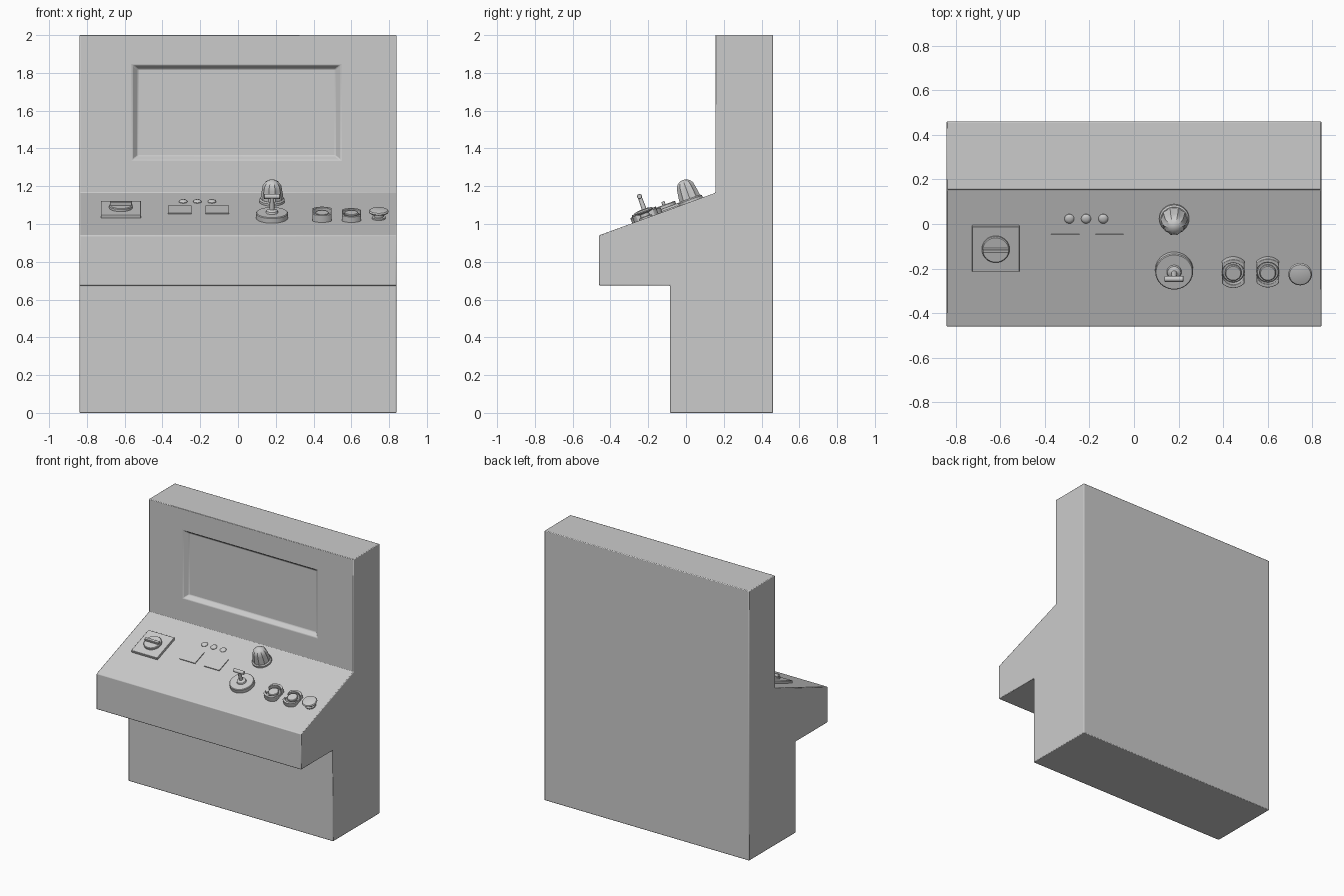
import bpy, bmesh, math
from mathutils import Matrix

if "Cube" in bpy.data.objects:
    bpy.data.objects.remove(bpy.data.objects["Cube"])

SLOPE = math.atan2(0.225, 0.615)


def panel(x, y):
    """Matrix placing local z along the normal of the sloping control panel."""
    z = 0.94 + (y + 0.46) * math.tan(SLOPE)
    return Matrix.Translation((x, y, z)) @ Matrix.Rotation(SLOPE, 4, 'X')


def finish(name, bm, matrix=None, bevel=0.0):
    bmesh.ops.recalc_face_normals(bm, faces=bm.faces[:])
    me = bpy.data.meshes.new(name)
    bm.to_mesh(me)
    bm.free()
    ob = bpy.data.objects.new(name, me)
    bpy.context.collection.objects.link(ob)
    if matrix:
        ob.matrix_world = matrix
    if bevel:
        m = ob.modifiers.new("edges", 'BEVEL')
        m.width, m.segments, m.limit_method = bevel, 2, 'ANGLE'
    bpy.ops.object.select_all(action='DESELECT')
    ob.select_set(True)
    bpy.context.view_layer.objects.active = ob
    bpy.ops.object.shade_smooth_by_angle(angle=math.radians(35))
    return ob


def add_prism(bm, outline, z0, z1):
    f = bm.faces.new([bm.verts.new((x, y, z0)) for x, y in outline])
    r = bmesh.ops.extrude_face_region(bm, geom=[f])
    for v in r['geom']:
        if isinstance(v, bmesh.types.BMVert):
            v.co.z = z1


def block(name, x, y, w, d, z0, z1, bevel=0.0):
    bm = bmesh.new()
    a, b = w / 2, d / 2
    add_prism(bm, [(-a, -b), (a, -b), (a, b), (-a, b)], z0, z1)
    return finish(name, bm, panel(x, y), bevel)


def lathe(name, profile, x, y, seg=32, ripple=0.0):
    """Turned part from (radius, height) pairs; ripple pulls in every other rib."""
    bm = bmesh.new()
    rings = []
    for r, h in profile:
        ring = []
        for i in range(seg):
            a = 2 * math.pi * i / seg
            k = r * (1 - ripple * (i % 2))
            ring.append(bm.verts.new((k * math.cos(a), k * math.sin(a), h)))
        rings.append(ring)
    for p, q in zip(rings, rings[1:]):
        for i in range(seg):
            j = (i + 1) % seg
            bm.faces.new((p[i], p[j], q[j], q[i]))
    bm.faces.new(rings[0])
    bm.faces.new(rings[-1])
    return finish(name, bm, panel(x, y))


# Cabinet: side profile swept across the width
bm = bmesh.new()
side = [(-0.46, 0.94), (-0.46, 0.675), (-0.085, 0.675), (-0.085, 0),
        (0.46, 0), (0.46, 2.0), (0.155, 2.0), (0.155, 1.165)]
face = bm.faces.new([bm.verts.new((-0.84, y, z)) for y, z in side])
ext = bmesh.ops.extrude_face_region(bm, geom=[face])
bmesh.ops.translate(bm, vec=(1.68, 0, 0),
                    verts=[v for v in ext['geom'] if isinstance(v, bmesh.types.BMVert)])
cabinet = finish("cabinet", bm)

# Tapered screen recess cut into the upright
bm = bmesh.new()
rects = []
for y, g in ((0.14, 0.024), (0.185, -0.02)):
    rects.append([bm.verts.new((x, y, z)) for x, z in (
        (-0.55 - g, 1.345 - g * 0.8), (0.535 + g, 1.345 - g * 0.8),
        (0.535 + g, 1.835 + g * 0.8), (-0.55 - g, 1.835 + g * 0.8))])
for i in range(4):
    j = (i + 1) % 4
    bm.faces.new((rects[0][i], rects[0][j], rects[1][j], rects[1][i]))
bm.faces.new(rects[0])
bm.faces.new(rects[1])
cutter = finish("screen_cutter", bm)
cutter.hide_render = True
cutter.hide_viewport = True
cut = cabinet.modifiers.new("screen recess", 'BOOLEAN')
cut.operation, cut.object, cut.solver = 'DIFFERENCE', cutter, 'EXACT'
bev = cabinet.modifiers.new("edges", 'BEVEL')
bev.width, bev.segments, bev.limit_method = 0.005, 2, 'ANGLE'

# Rotary switch on its square plate
block("switch_plate", -0.62, -0.107, 0.213, 0.217, -0.01, 0.018, 0.003)
lathe("switch_dial", [(0.062, 0.015), (0.062, 0.030), (0.058, 0.034)], -0.62, -0.105)
block("switch_grip", -0.62, -0.105, 0.116, 0.018, 0.03, 0.052, 0.003)

# Two flat displays and three indicator lamps
for i, x in enumerate((-0.308, -0.11)):
    block(f"display_{i + 1}", x, -0.098, 0.126, 0.114, -0.01, 0.006)
for i, x in enumerate((-0.29, -0.215, -0.138)):
    lathe(f"indicator_lamp_{i + 1}",
          [(0.022, -0.005), (0.022, 0.003), (0.017, 0.009), (0.008, 0.012)], x, 0.024, 20)

# Ribbed warning beacon
lathe("beacon_base", [(0.067, -0.01), (0.067, 0.012), (0.06, 0.018)], 0.18, 0.026)
dome = [(0.061, 0.015), (0.057, 0.045), (0.052, 0.075)]
dome += [(0.052 * math.cos(a), 0.075 + 0.048 * math.sin(a))
         for a in (math.radians(d) for d in (20, 40, 60, 80))]
lathe("beacon_dome", dome, 0.18, 0.026, 20, 0.10)

# Lever with round base and T grip
JX, JY = 0.18, -0.205
lathe("lever_base", [(0.085, -0.01), (0.085, 0.026), (0.081, 0.030)], JX, JY, 40)
lathe("lever_stick", [(0.034, 0.028), (0.030, 0.040), (0.013, 0.048), (0.011, 0.118)], JX, JY, 20)
bm = bmesh.new()
bmesh.ops.create_cone(bm, cap_ends=True, segments=16, radius1=0.013, radius2=0.013, depth=0.085,
                      matrix=Matrix.Translation((0, 0, 0.12)) @ Matrix.Rotation(math.pi / 2, 4, 'Y'))
finish("lever_grip", bm, panel(JX, JY), 0.003)

# Two guarded push buttons
for n, (x, top) in enumerate(((0.445, 0.040), (0.6, 0.032))):
    lathe(f"button_{n + 1}_collar", [(0.05, -0.01), (0.05, 0.014), (0.046, 0.017)], x, -0.21)
    lathe(f"button_{n + 1}_cap", [(0.037, 0.012), (0.037, 0.028), (0.033, 0.032)], x, -0.21)
    bm = bmesh.new()
    for s in (1, -1):
        outline = []
        for r, order in ((0.068, 1), (0.052, -1)):
            lim = math.asin(min(0.05 / r, 1))
            outline += [(r * math.sin(t), s * r * math.cos(t))
                        for t in (order * lim * (k / 6 - 1) for k in range(13))]
        add_prism(bm, outline, -0.01, top)
    finish(f"button_{n + 1}_guard", bm, panel(x, -0.21), 0.002)

# Mushroom push button
lathe("mushroom_button", [(0.036, -0.01), (0.036, 0.008), (0.026, 0.010), (0.026, 0.026),
                          (0.050, 0.032), (0.053, 0.038), (0.048, 0.045), (0.024, 0.050)],
      0.745, -0.212)
